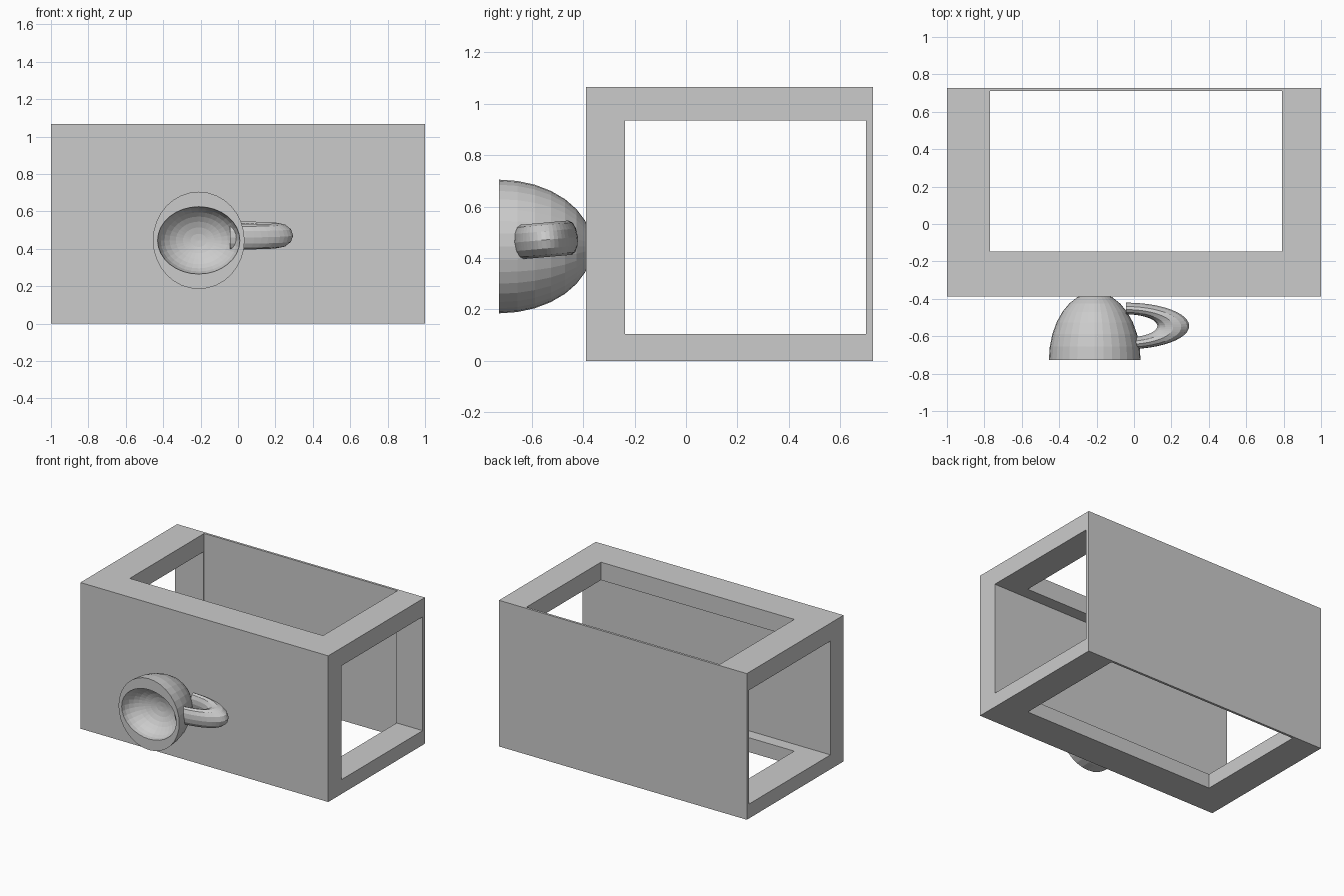
import bpy, bmesh, math
from mathutils import Vector, Matrix

if "Cube" in bpy.data.objects:
    bpy.data.objects.remove(bpy.data.objects["Cube"])


def make_object(name, bm):
    bmesh.ops.recalc_face_normals(bm, faces=bm.faces)
    mesh = bpy.data.meshes.new(name)
    bm.to_mesh(mesh)
    bm.free()
    obj = bpy.data.objects.new(name, mesh)
    bpy.context.collection.objects.link(obj)
    return obj


def block(name, lo, hi):
    bm = bmesh.new()
    bmesh.ops.create_cube(bm, size=1)
    lo, hi = Vector(lo), Vector(hi)
    for v in bm.verts:
        v.co = Vector([lo[i] + (v.co[i] + 0.5) * (hi[i] - lo[i]) for i in range(3)])
    return make_object(name, bm)


def bridge(bm, a, b):
    n = len(a)
    for i in range(n):
        j = (i + 1) % n
        bm.faces.new((a[i], a[j], b[j], b[i]))


# Housing: solid block with one opening side to side and one top to bottom
housing = block("housing", (-1, -0.388, 0), (1, 0.727, 1.066))
cutters = [
    block("side_opening_cutter", (-1.2, -0.237, 0.105), (1.2, 0.70, 0.935)),
    block("top_opening_cutter", (-0.77, -0.148, -0.2), (0.79, 0.71, 1.3)),
]
bpy.context.view_layer.objects.active = housing
for cutter in cutters:
    mod = housing.modifiers.new("opening", 'BOOLEAN')
    mod.operation = 'DIFFERENCE'
    mod.solver = 'EXACT'
    mod.object = cutter
    bpy.ops.object.modifier_apply(modifier=mod.name)
for cutter in cutters:
    bpy.data.objects.remove(cutter)

# Cup: half ellipsoid facing forward, hollowed by a smaller half ellipsoid
SEG, RINGS = 32, 8
RIM = Vector((-0.21, -0.727, 0.445))


def dome(bm, rx, depth, rz):
    rings = []
    for k in range(RINGS):
        t = math.pi / 2 * k / RINGS
        c, s = math.cos(t), math.sin(t)
        rings.append([bm.verts.new(RIM + Vector((
            rx * c * math.cos(2 * math.pi * i / SEG), depth * s,
            rz * c * math.sin(2 * math.pi * i / SEG)))) for i in range(SEG)])
    for a, b in zip(rings, rings[1:]):
        bridge(bm, a, b)
    tip = bm.verts.new(RIM + Vector((0, depth, 0)))
    for i in range(SEG):
        bm.faces.new((rings[-1][i], rings[-1][(i + 1) % SEG], tip))
    return rings[0]


bm = bmesh.new()
outer = dome(bm, 0.245, 0.363, 0.26)
inner = dome(bm, 0.22, 0.15, 0.18)
bridge(bm, outer, inner)
make_object("cup", bm)

# Handle: flattened half ring, slightly tilted
bm = bmesh.new()
MAJOR, MINOR = 24, 12
tilt = Matrix.Rotation(math.radians(5), 3, 'X')
rings = []
for k in range(MAJOR + 1):
    u = math.pi * (k / MAJOR - 0.5)
    ring = []
    for i in range(MINOR):
        v = 2 * math.pi * i / MINOR
        r = 0.253 + 0.085 * math.cos(v)
        p = Vector((r * math.cos(u), 0.37 * r * math.sin(u), 0.067 * math.sin(v)))
        ring.append(bm.verts.new(Vector((-0.043, -0.545, 0.471)) + tilt @ p))
    rings.append(ring)
for a, b in zip(rings, rings[1:]):
    bridge(bm, a, b)
bm.faces.new(rings[0])
bm.faces.new(rings[-1])
make_object("handle", bm)
